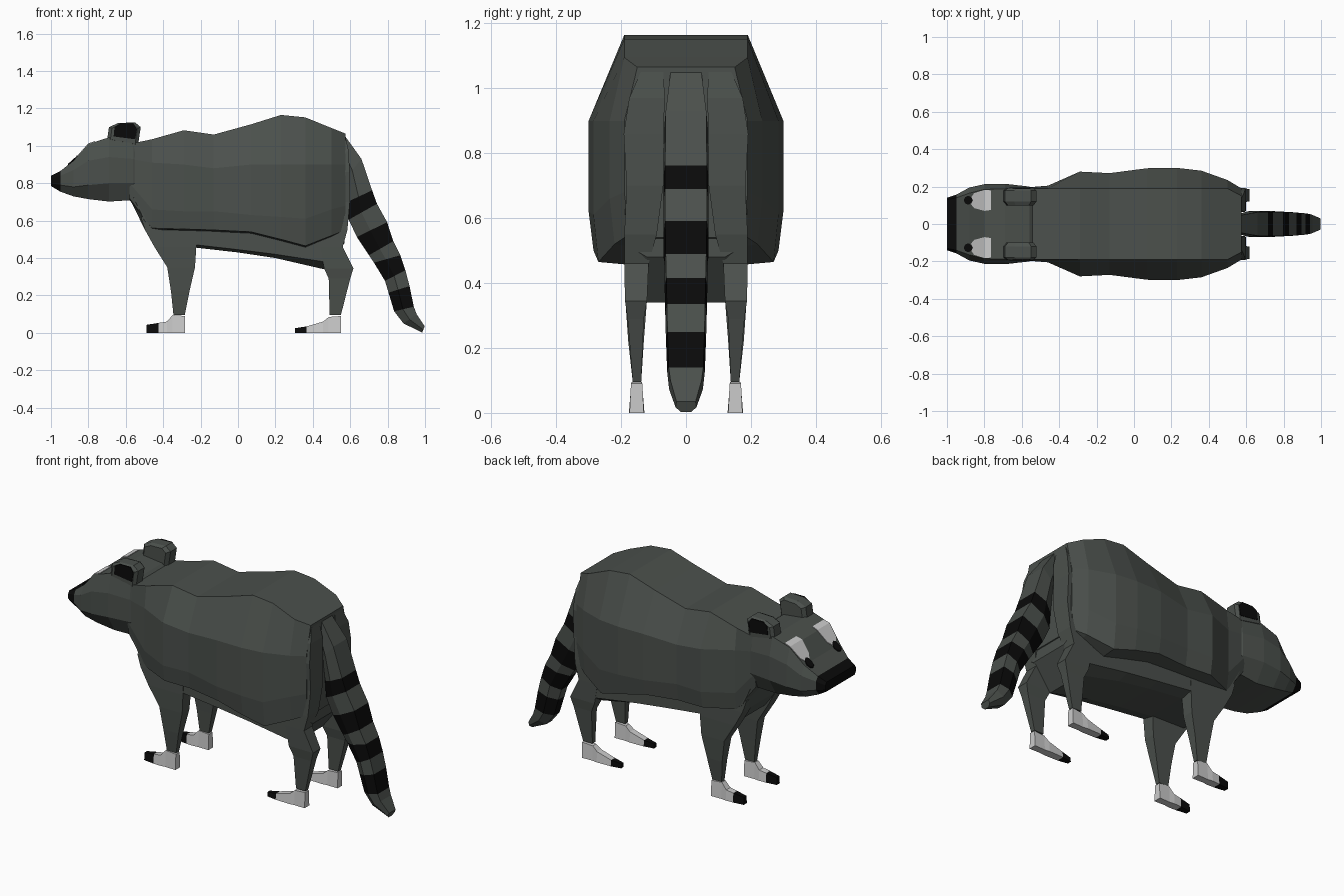
import bpy, bmesh, math


def material(name, rgb):
    m = bpy.data.materials.new(name)
    m.diffuse_color = (*rgb, 1)
    return m


FUR = material("grey_fur", (0.070, 0.080, 0.072))
BLACK = material("black_fur", (0.003, 0.003, 0.003))
WHITE = material("pale_fur", (0.60, 0.60, 0.60))


def finish(name, bm, mats, rule=None):
    """Turn a bmesh into an object; rule(face centre) picks the material."""
    bmesh.ops.recalc_face_normals(bm, faces=bm.faces)
    if rule:
        for f in bm.faces:
            f.material_index = rule(f.calc_center_median())
    me = bpy.data.meshes.new(name)
    bm.to_mesh(me)
    bm.free()
    for m in mats:
        me.materials.append(m)
    ob = bpy.data.objects.new(name, me)
    bpy.context.collection.objects.link(ob)
    return ob


def loft(name, rings, mats, rule=None):
    """Skin closed rings of equal length and cap both ends."""
    bm = bmesh.new()
    vs = [[bm.verts.new(p) for p in r] for r in rings]
    n = len(vs[0])
    for a, b in zip(vs, vs[1:]):
        for i in range(n):
            j = (i + 1) % n
            bm.faces.new((a[i], a[j], b[j], b[i]))
    bm.faces.new(vs[0])
    bm.faces.new(vs[-1])
    return finish(name, bm, mats, rule)


def mirrored(x, half):
    """Ring at x from half-section (y, z) points."""
    return [(x, y, z) for y, z in half] + [(x, -y, z) for y, z in reversed(half)]


def quad_z(z, x0, x1, y0, y1, s):
    return [(x0, s * y0, z), (x1, s * y0, z), (x1, s * y1, z), (x0, s * y1, z)]


# body: flat back, bulging flanks   x, top, width, shoulder z, side z, low z
body = [(-0.58, 1.01, .195, .93, .80, .72), (-0.46, 1.035, .205, .91, .66, .56),
        (-0.29, 1.083, .28, .90, .65, .555), (-0.13, 1.06, .272, .88, .65, .55),
        (0.07, 1.115, .298, .90, .63, .54), (0.23, 1.165, .30, .90, .62, .50),
        (0.36, 1.152, .285, .90, .61, .465), (0.50, 1.095, .235, .90, .66, .52),
        (0.575, 1.065, .19, .90, .68, .55)]
loft("body", [mirrored(x, [(.19 if x < .55 else .15, t), (w, a), (w, b),
                           (max(.17, w - .015), c), (.16, c - .01)])
              for x, t, w, a, b, c in body], [FUR])

# chest and belly under the flanks   x, upper z, wall bottom z, belly z
belly = [(-0.575, .90, .76, .71), (-0.50, .80, .60, .555), (-0.43, .75, .50, .46),
         (-0.22, .75, .47, .455), (0.0, .75, .445, .43), (0.2, .75, .42, .40),
         (0.46, .75, .38, .34), (0.57, .75, .52, .48)]
loft("belly", [mirrored(x, [(.188, a), (.188, b), (.12, c)]) for x, a, b, c in belly], [FUR])

# head, with the blunt black nose at its tip
head = [(-1.0, [(.13, .84), (.14, .825), (.14, .80), (.13, .785)]),
        (-0.95, [(.14, .865), (.157, .84), (.157, .79), (.13, .755)]),
        (-0.88, [(.165, .92), (.195, .87), (.195, .78), (.15, .73)]),
        (-0.80, [(.185, 1.01), (.213, .92), (.213, .79), (.155, .715)]),
        (-0.69, [(.188, 1.045), (.215, .94), (.215, .80), (.155, .702)]),
        (-0.56, [(.188, 1.03), (.20, .93), (.20, .80), (.165, .71)]),
        (-0.52, [(.18, 1.0), (.18, .93), (.18, .80), (.15, .73)])]
loft("head", [mirrored(x, h) for x, h in head], [FUR, BLACK],
     lambda c: 1 if c.x < -0.96 else 0)


def brow_z(x):
    """Height of the top of the head at x."""
    for (xa, a), (xb, b) in zip(head, head[1:]):
        if xa <= x <= xb:
            return a[0][1] + (b[0][1] - a[0][1]) * (x - xa) / (xb - xa)


# ear outline (x, z) and the dark patch inside it
ear = [(-.70, 1.03), (-.69, 1.10), (-.64, 1.122), (-.55, 1.125), (-.52, 1.10), (-.535, 1.0)]
ear_dark = [(-.665, 1.05), (-.66, 1.10), (-.63, 1.118), (-.56, 1.118), (-.54, 1.09), (-.55, 1.035)]
brow = [(-.875, .11, .135), (-.855, .085, .165), (-.80, .07, .182), (-.765, .075, .18)]

# front and hind legs   z, x0, x1, inner y, outer y
front_leg = [(.62, -.52, -.22, .10, .186), (.55, -.497, -.22, .11, .189),
             (.46, -.447, -.223, .115, .190), (.35, -.378, -.23, .12, .187),
             (.22, -.358, -.26, .13, .178), (.095, -.345, -.285, .138, .164)]
hind_leg = [(1.05, .48, .575, .07, .14), (.97, .45, .592, .065, .175),
            (.86, .43, .597, .07, .192), (.70, .42, .598, .07, .183),
            (.55, .42, .585, .09, .190), (.46, .44, .56, .115, .190),
            (.345, .46, .617, .12, .188), (.29, .485, .60, .13, .180),
            (.095, .49, .55, .138, .164)]
# feet   x, top z, half width
front_foot = [(-.283, .09, .022), (-.35, .095, .02), (-.38, .06, .024), (-.425, .053, .022), (-.49, .043, .014)]
hind_foot = [(.552, .09, .022), (.485, .085, .02), (.455, .06, .024), (.365, .034, .022), (.305, .025, .012)]

for side, s in (("left", -1), ("right", 1)):
    # ears
    mid = (-.61, 1.06)
    small = [(mid[0] + (x - mid[0]) * .8, mid[1] + (z - mid[1]) * .85) for x, z in ear]
    loft(side + "_ear", [[(x, s * y, z) for x, z in pts] for y, pts in
                         ((.10, small), (.12, ear), (.178, ear), (.192, small))], [FUR])
    loft(side + "_ear_patch", [[(x, s * y, z) for x, z in ear_dark] for y in (.188, .195)], [BLACK])

    # pale brow patch draped over the forehead
    loft(side + "_brow", [[(x, s * a, brow_z(x) + .004), (x, s * b, brow_z(x) + .004),
                           (x, s * b, brow_z(x) - .004), (x, s * a, brow_z(x) - .004)]
                          for x, a, b in brow], [WHITE])

    # eye disc lying on the slope
    disc = [(-.886 + .024 * math.cos(k * math.pi / 4), s * (.127 + .024 * math.sin(k * math.pi / 4)))
            for k in range(8)]
    loft(side + "_eye", [[(x, y, brow_z(x) + d) for x, y in disc] for d in (-.002, .007)], [BLACK])

    # legs and feet
    for part, leg, foot in (("front", front_leg, front_foot), ("hind", hind_leg, hind_foot)):
        loft(f"{side}_{part}_leg", [quad_z(*row, s) for row in leg], [FUR])
        toe = foot[3][0]
        loft(f"{side}_{part}_foot",
             [[(x, s * .152 - w, 0), (x, s * .152 + w, 0),
               (x, s * .152 + w * .8, z), (x, s * .152 - w * .8, z)] for x, z, w in foot],
             [WHITE, BLACK], lambda c: 1 if c.x < toe - .01 else 0)

# ringed tail   outer x, z, inner x, z, half width; rings alternate fur and black
tail = [(.565, 1.062, .53, .98, .05), (.66, .93, .57, .82, .068), (.717, .762, .585, .70, .07),
        (.743, .69, .592, .605, .07), (.797, .592, .636, .512, .07), (.83, .49, .70, .415, .068),
        (.868, .415, .727, .375, .066), (.895, .335, .786, .278, .064),
        (.917, .25, .805, .215, .062), (.94, .14, .835, .115, .058),
        (.955, .10, .885, .05, .052), (.998, .035, .985, .002, .032)]
rings = []
for ox, oz, ix, iz, w in tail:
    mx, mz = ox + (ix - ox) * .55, oz + (iz - oz) * .55
    rings.append([(ox, w * .92, oz), (mx, w, mz), (ix, w * .45, iz),
                  (ix, -w * .45, iz), (mx, -w, mz), (ox, -w * .92, oz)])
tail_ob = loft("tail", rings, [FUR, BLACK])
for i, f in enumerate(tail_ob.data.polygons):
    if i // 6 in (2, 4, 6, 8):
        f.material_index = 1
